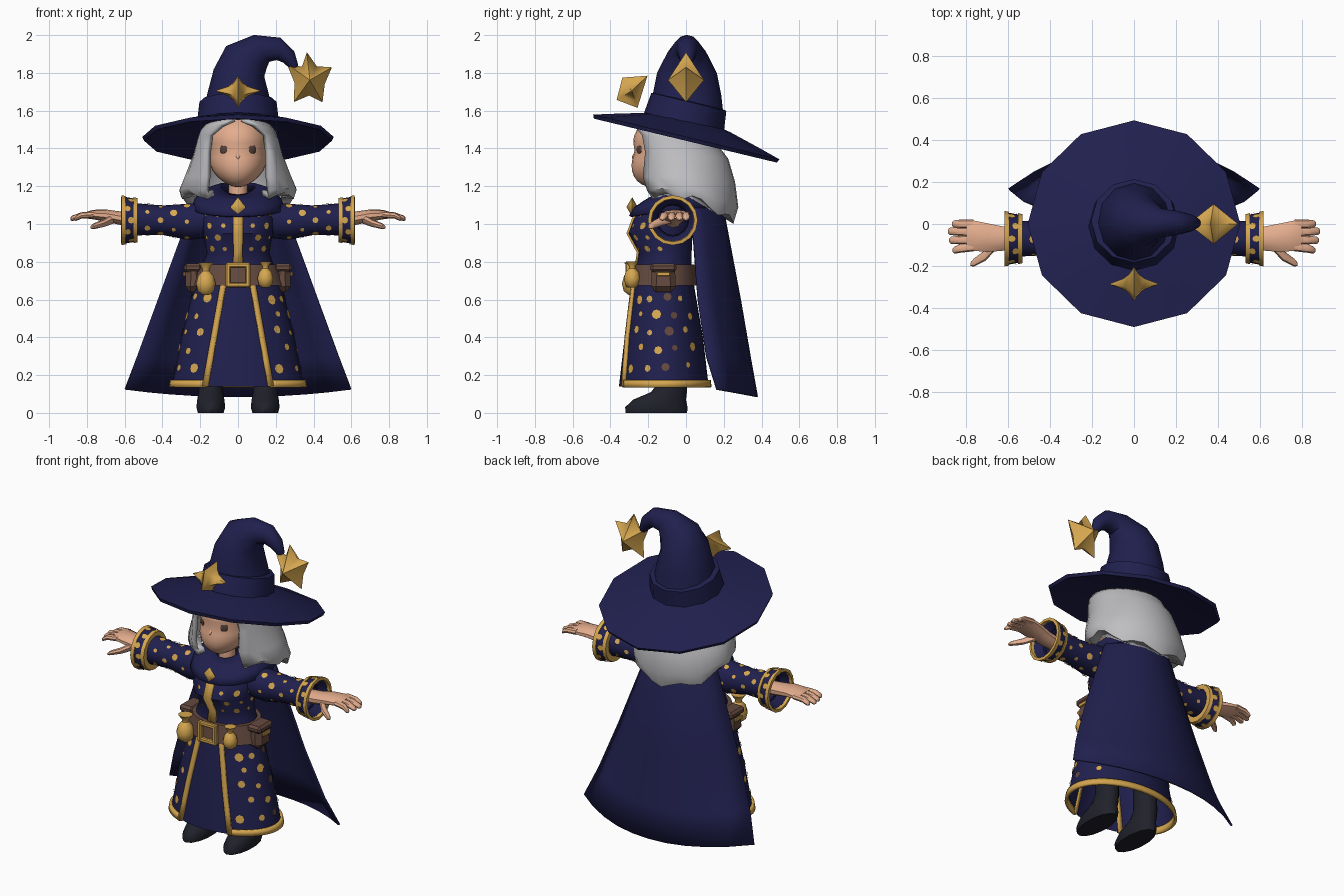
import bpy, bmesh, math, random
from mathutils import Vector as V, Matrix

if "Cube" in bpy.data.objects:
    bpy.data.objects.remove(bpy.data.objects["Cube"])

random.seed(4)
pi, sin, cos = math.pi, math.sin, math.cos

def mat(name, r, g, b):
    m = bpy.data.materials.new(name)
    m.diffuse_color = (r, g, b, 1)
    m.use_nodes = True
    m.node_tree.nodes["Principled BSDF"].inputs["Base Color"].default_value = m.diffuse_color
    return m

NAVY = mat("navy cloth", .0145, .014, .076)
GOLD = mat("gold", .67, .385, .08)
SKIN = mat("skin", .78, .42, .27)
HAIR = mat("silver hair", .52, .52, .54)
BROWN = mat("brown leather", .13, .068, .05)
BLACK = mat("black leather", .014, .015, .023)
EYE = mat("eye brown", .10, .055, .045)

def finish(name, bm, m, angle=40, thick=0, fix=True):
    if fix:
        bmesh.ops.recalc_face_normals(bm, faces=bm.faces)
    me = bpy.data.meshes.new(name)
    bm.to_mesh(me)
    bm.free()
    me.materials.append(m)
    me.shade_smooth()
    me.set_sharp_from_angle(angle=math.radians(angle))
    ob = bpy.data.objects.new(name, me)
    bpy.context.collection.objects.link(ob)
    if thick:
        mod = ob.modifiers.new("thickness", 'SOLIDIFY')
        mod.thickness, mod.offset = thick, 0
    return ob

def loft(name, rings, m, closed=True, caps=True, **kw):
    bm = bmesh.new()
    vs = [[bm.verts.new(p) for p in r] for r in rings]
    n = len(vs[0])
    for a, b in zip(vs, vs[1:]):
        for i in range(n if closed else n - 1):
            j = (i + 1) % n
            bm.faces.new((a[i], a[j], b[j], b[i]))
    if caps and closed:
        bm.faces.new(vs[0])
        bm.faces.new(vs[-1])
    return finish(name, bm, m, **kw)

def ring(c, u, v, n=12):
    c, u, v = V(c), V(u), V(v)
    return [c + u * sin(2 * pi * i / n) - v * cos(2 * pi * i / n) for i in range(n)]

def flat(c, rx, ry, n=12):
    return ring(c, (rx, 0, 0), (0, ry, 0), n)

def across(c, ry, rz, n=10):
    return ring(c, (0, ry, 0), (0, 0, rz), n)

def box(name, c, size, m, bevel=0, taper=1):
    bm = bmesh.new()
    bmesh.ops.create_cube(bm, size=1)
    for v in bm.verts:
        k = taper if v.co.z > 0 else 1
        v.co = V((v.co.x * size[0] * k, v.co.y * size[1] * k, v.co.z * size[2])) + V(c)
    if bevel:
        bmesh.ops.bevel(bm, geom=bm.edges[:], offset=bevel, segments=1, affect='EDGES')
    return finish(name, bm, m, 30)

def star(name, c, u, v, tips, inner, depth):
    c, u, v = V(c), V(u).normalized(), V(v).normalized()
    bm = bmesh.new()
    rim = []
    for i, (a, r) in enumerate(tips):
        nxt = tips[(i + 1) % len(tips)][0] + (360 if i == len(tips) - 1 else 0)
        for ang, rad in ((a, r), ((a + nxt) / 2, inner)):
            t = math.radians(ang)
            rim.append(bm.verts.new(c + u * rad * cos(t) + v * rad * sin(t)))
    for s in (1, -1):
        apex = bm.verts.new(c + u.cross(v) * depth * s)
        for i in range(len(rim)):
            bm.faces.new((rim[i], rim[(i + 1) % len(rim)], apex))
    return finish(name, bm, m=GOLD, angle=75)

# Surface lookup: robe (angle, height) and sleeve (angle, distance along arm)
def lerp(table, t):
    for p, q in zip(table, table[1:]):
        if t <= q[0] or q is table[-1]:
            k = (t - p[0]) / (q[0] - p[0])
            return [a + (b - a) * k for a, b in zip(p, q)]

ROBE = [(.14, .35, -.355, .12), (.4, .30, -.325, .09), (.66, .235, -.285, .045), (.78, .19, -.26, .03),
        (.85, .165, -.25, .03), (.95, .185, -.305, .035), (1.03, .19, -.275, .035), (1.12, .15, -.2, .03)]
SLEEVE = [(.15, 1.02, .095), (.27, 1.012, .095), (.4, 1.02, .078), (.54, 1.025, .085)]
CUFF = [(.53, 1.02, .112), (.62, 1.02, .128)]

def robe(a, z, grow=0):
    _, rx, yf, yb = lerp(ROBE, z)
    return V(((rx + grow) * sin(a), (yf + yb) / 2 - ((yb - yf) / 2 + grow) * cos(a), z))

def arm(table, side):
    def f(a, x):
        _, z, r = lerp(table, x)
        return V((side * x, -.07 - r * cos(a), z + r * sin(a)))
    return f

def dots(name, f, spots, m, inside, lift=.005):
    bm = bmesh.new()
    for a, t, r in spots:
        du, dt = (f(a + .01, t) - f(a, t)) / .01, (f(a, t + .005) - f(a, t)) / .005
        nrm = du.cross(dt).normalized()
        if nrm.dot(f(a, t) - V(inside(a, t))) < 0:
            nrm = -nrm
        face = bm.faces.new([bm.verts.new(f(a + r * cos(k * pi / 4) / du.length, t + r * sin(k * pi / 4) / dt.length)
                                          + nrm * lift) for k in range(8)])
        face.normal_update()
        if face.normal.dot(nrm) < 0:
            face.normal_flip()
    finish(name, bm, m, fix=False)

# Robe with hem, front trims, placket and painted dots
N = 32
loft("robe", [[robe(2 * pi * i / N, t[0]) for i in range(N)] for t in ROBE], NAVY, caps=False)
hem = [.5 + (2 * pi - 1) * i / 40 for i in range(41)]
loft("hem_trim", [[robe(a, z, .006) for a in hem] for z in (.135, .172)], GOLD, closed=False, thick=.018)
for s in (1, -1):
    rows = []
    for z in (.14, .27, .4, .53, .66, .7):
        x, rx = .17 - (z - .14) * .175, lerp(ROBE, z)[1]
        rows.append([robe(s * math.asin((x + d) / rx), z, .006) for d in (-.014, .014)])
    loft("front_trim", rows, GOLD, closed=False, thick=.02)
loft("front_placket", [[robe(a, z, .006) for a in (-.14, .14)] for z in (.78, .85, .95, 1.03, 1.08)], GOLD, closed=False, thick=.012)
spots = []
for row, z in enumerate((.245, .34, .43, .52, .61)):
    for s in (1, -1):
        for k in range(4):
            a = .74 + .46 * k + .2 * (row % 2) + random.uniform(-.06, .06)
            spots.append((s * a, z + random.uniform(-.015, .015), (.026, .019, .022, .016)[(k + row) % 4]))
for row, z in enumerate((.87, .93, .99, 1.05)):
    for s in (1, -1):
        spots += [(s * (.42 + .5 * k + .2 * (row % 2)), z, (.013, .02)[(k + row) % 2]) for k in range(3)]
dim = [p for p in spots if 1.5 < abs(p[0]) < 2 and p[1] < .7]
dots("robe_dots", robe, [p for p in spots if p not in dim], GOLD, lambda a, z: (0, -.11, z))
dots("robe_side_dots", robe, dim, BROWN, lambda a, z: (0, -.11, z))

# Belt, buckle, pouches and small sacks
loft("belt", [[robe(2 * pi * i / N, z, g) for i in range(N)] for z, g in ((.675, .0), (.675, .02), (.785, .024), (.785, .0))], BROWN, caps=False)
for s in (1, -1):
    box("buckle_side", (s * .052, -.305, .73), (.026, .03, .13), GOLD, .006)
    box("buckle_bar", (0, -.305, .73 + s * .052), (.13, .028, .026), GOLD, .006)
    box("pouch", (s * .235, -.12, .71), (.09, .135, .14), BROWN, .028, .9)
    box("pouch_flap", (s * .238, -.12, .768), (.095, .14, .045), BROWN, .014)
    box("pouch_clasp", (s * .284, -.12, .735), (.012, .07, .022), GOLD, .003)
for c, k in (((-.17, -.285, .695), 1), ((.145, -.285, .72), .82)):
    prof = ((-.07, .02), (-.05, .045), (-.01, .054), (.03, .043), (.055, .02), (.068, .02), (.1, .042))
    loft("gold_sack", [flat((c[0], c[1], c[2] + z * k), r * k, r * k, 10) for z, r in prof], GOLD)

# Legs, sleeves, cuffs and hands
for s in (1, -1):
    loft("boot", [flat((s * .144, y, z), rx, ry, 14) for z, y, rx, ry in
                  ((0, -.157, .07, .163), (.03, -.157, .078, .165), (.07, -.14, .074, .14), (.11, -.09, .066, .095),
                   (.16, -.07, .064, .078), (.5, -.08, .062, .07))], BLACK, angle=50)
    loft("sleeve", [across((s * x, -.07, z), r, r, 16) for x, z, r in SLEEVE], NAVY, caps=False)
    sp = [(k * pi / 3 + .5 * (i % 2), x, (.012, .02, .016)[(i + k) % 3])
          for i, x in enumerate((.27, .34, .41, .48)) for k in range(6)]
    dots("sleeve_dots", arm(SLEEVE, s), sp, GOLD, lambda a, x: (s * x, -.07, 1.02))
    def cuff(name, prof, m):
        loft(name, [across((s * x, -.07, 1.02), r, r, 16) for x, r in prof], m, caps=False)
    cuff("cuff_band", ((.535, .08), (.54, .113), (.61, .126), (.6, .11), (.55, .085)), NAVY)
    cuff("cuff_inner_rim", ((.533, .085), (.533, .117), (.553, .122), (.555, .1)), GOLD)
    cuff("cuff_outer_rim", ((.594, .11), (.596, .128), (.617, .132), (.619, .114), (.594, .11)), GOLD)
    sp = [(k * pi / 6, .566 + .018 * (k % 2), .018) for k in range(12)]
    dots("cuff_dots", arm(CUFF, s), sp, GOLD, lambda a, x: (s * x, -.07, 1.02), .005)
    loft("hand", [across((s * x, y, z), ry, rz) for x, y, z, ry, rz in
                  ((.53, -.07, 1.02, .05, .04), (.62, -.07, 1.03, .06, .036), (.7, -.065, 1.045, .072, .032),
                   (.77, -.055, 1.05, .076, .025), (.8, -.055, 1.047, .07, .018))], SKIN)
    for y0, y1, x1 in ((0, .0, .868), (-.037, -.035, .888), (-.074, -.078, .882), (-.108, -.125, .865)):
        loft("finger", [across((s * x, y, z), r, r * .8, 8) for x, y, z, r in
                        ((.765, y0, 1.05, .022), (.83, (y0 + y1) / 2, 1.045, .021), (x1 - .008, y1, 1.03, .017), (x1, y1, 1.027, .008))], SKIN)
    loft("thumb", [across((s * x, y, z), r, r * .8, 8) for x, y, z, r in
                   ((.66, -.09, 1.03, .035), (.71, -.15, 1.005, .026), (.765, -.185, .988, .019), (.78, -.192, .982, .008))], SKIN)

# Cape with pointed lower corners, and shoulder collar
def cape_row(z, w, yf, yb, drop=0):
    return [(w * u, yf + (yb - yf) * (1 - abs(u) ** 2.1), z - drop * (1 - u * u)) for u in [i / 5 - 1 for i in range(11)]]
loft("cape", [cape_row(1.17, .18, .0, .13), cape_row(1.05, .255, .03, .2), cape_row(.6, .42, .065, .285),
              cape_row(.3, .53, .11, .34, .02), cape_row(.125, .597, .165, .375, .04)], NAVY, closed=False, thick=.012)
def collar_row(rx, yf, yb, zf, zb, n=20):
    return [(p.x, p.y, zf + (zb - zf) * min(1, 1.6 * (p.y - yf) / (yb - yf))) for p in flat((0, (yf + yb) / 2, 0), rx, (yb - yf) / 2, n)]
loft("collar", [collar_row(.24, -.295, .19, 1.04, 1.085), collar_row(.225, -.275, .18, 1.08, 1.14),
                collar_row(.175, -.215, .13, 1.12, 1.185), collar_row(.09, -.165, .05, 1.15, 1.21)], NAVY, caps=False, thick=.015)
star("cape_clasp", (0, -.285, 1.09), (1, 0, 0), (0, 0, 1), [(0, .042), (90, .052), (180, .042), (270, .052)], .032, .03)

# Head: full cheeks, small chin; the part hidden under hat and hair is left out
loft("neck", [flat((0, -.11, z), .05, .05) for z in (1.1, 1.28)], SKIN, caps=False)
bm = bmesh.new()
bmesh.ops.create_uvsphere(bm, u_segments=24, v_segments=16, radius=1)
bmesh.ops.delete(bm, geom=[v for v in bm.verts if v.co.z > .9 or (v.co.y > .6 and v.co.z > -.5)], context='VERTS')
for v in bm.verts:
    t = max(0, -v.co.z)
    k = 1 + .16 * (1 - v.co.z ** 2) * abs(v.co.z) * 2
    v.co = V((v.co.x * .152 * k * (1 - .1 * t), -.09 + v.co.y * .182 * k - .085 * t * t, 1.39 + v.co.z * .195))
finish("head", bm, SKIN)
loft("nose", [ring((0, y, z), (r, 0, 0), (0, 0, r * 1.5), 8) for y, z, r in ((-.255, 1.365, .022), (-.28, 1.355, .01), (-.286, 1.352, .003))], SKIN, angle=80)
for s in (1, -1):
    bm = bmesh.new()
    bmesh.ops.create_uvsphere(bm, u_segments=12, v_segments=8, radius=1)
    bm.transform(Matrix.Translation((s * .077, -.248, 1.395)) @ Matrix.Rotation(s * .6, 4, 'Z') @ Matrix.Diagonal((.023, .006, .024, 1)))
    finish("eye", bm, EYE)

# Hair: open shell with an arched fringe, top follows the brim, ends in broad locks
def hair_row(z, w, yf, yb, a0, slope=0, drop=0, lock=0, n=24):
    row = []
    for i in range(n + 1):
        a = a0 + (2 * pi - 2 * a0) * i / n
        y = (yf + yb) / 2 - (yb - yf) / 2 * cos(a)
        tip = lock * (0, 1, 1.4, .6)[i % 4]
        row.append((w * sin(a), y, z - slope * (y + .2) - drop * max(0, -cos(a)) + tip))
    return row
loft("hair", [hair_row(1.53, .175, -.28, .13, .1, .24), hair_row(1.505, .19, -.29, .15, .45, .22),
              hair_row(1.465, .203, -.29, .17, .78, .2), hair_row(1.38, .222, -.275, .21, .77, .1),
              hair_row(1.25, .268, -.265, .245, .62, 0, .03), hair_row(1.18, .297, -.235, .262, .58, 0, .09, .008),
              hair_row(1.145, .29, -.21, .245, .58, 0, .13, .024), hair_row(1.165, .23, -.18, .19, .58, 0, .11)],
     HAIR, closed=False, thick=.03)

# Hat: tilted brim and band, curled crown
tilt = Matrix.Translation((0, 0, 1.455)) @ Matrix.Rotation(math.radians(-13.5), 4, 'X')
def tilted(prof, n, y=0):
    return [[tilt @ V(p) for p in flat((0, y, z), r, r, n)] for r, z in prof]
loft("hat_brim", tilted(((.1, .055), (.2, .055), (.36, .018), (.498, -.014), (.507, .006), (.38, .042), (.22, .085), (.17, .095)), 12), NAVY, caps=False)
loft("hat_band", tilted(((.19, .07), (.217, .08), (.204, .19), (.165, .195)), 12, -.03), NAVY, caps=False, angle=30)
crown = [(0, 1.56, .19, .195, 0), (0, 1.68, .165, .182, 0), (.005, 1.8, .135, .158, 8), (.045, 1.885, .122, .115, 28),
         (.125, 1.93, .082, .07, 60), (.215, 1.927, .06, .056, 100), (.268, 1.885, .042, .042, 135), (.295, 1.835, .025, .025, 160), (.305, 1.79, .003, .003, 170)]
loft("hat_crown", [ring((x, .005, z), (rx * cos(math.radians(t)), 0, -rx * sin(math.radians(t))), (0, ry, 0), 12)
                   for x, z, rx, ry, t in crown], NAVY, caps=False)

# Four-pointed hat star: a square section that pinches toward the two side tips
square = [V((0, -.05, .07)), V((0, .083, .08)), V((0, .03, -.09)), V((0, -.08, -.048))]
loft("hat_front_star", [[V((x, -.287, 1.705)) + p * k for p in square] for x, k in
                        ((-.115, .03), (-.05, .32), (-.022, .58), (0, 1), (.022, .58), (.05, .32), (.115, .03))], GOLD, angle=60)
star("hat_tip_star", (.38, 0, 1.762), (1, 0, 0), (0, 0, 1), [(-126, .144), (-60, .135), (30, .135), (96, .148), (145, .148)], .082, .095)
